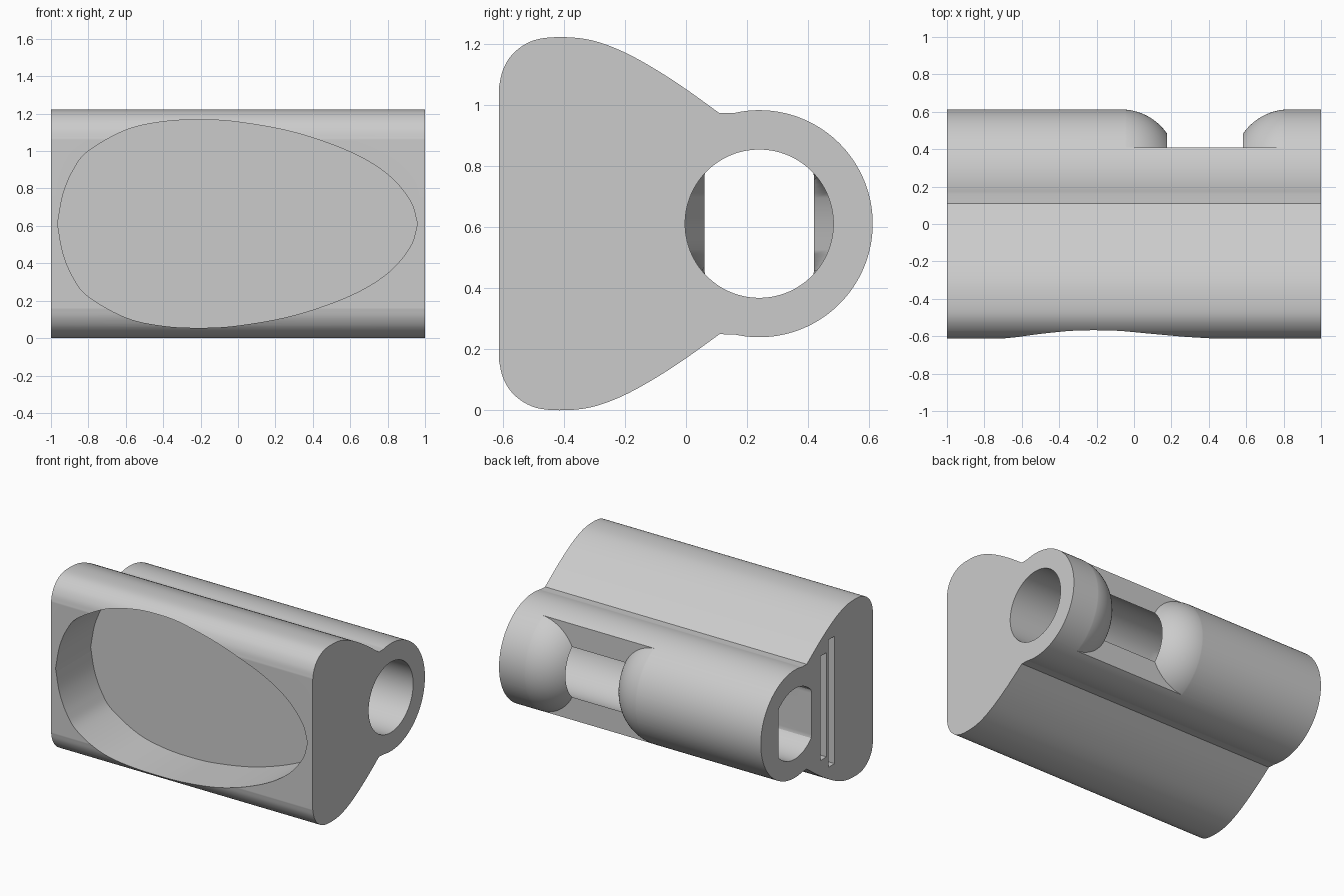
import bpy, bmesh, math
from mathutils import Vector

if "Cube" in bpy.data.objects:
    bpy.data.objects.remove(bpy.data.objects["Cube"])

MID = 0.611          # height of the mirror plane
TUBE_Y = 0.24        # tube axis
TUBE_R, BORE_R = 0.372, 0.243
STEPS = 96

grey = bpy.data.materials.new("plain_grey")
grey.use_nodes = True
grey.diffuse_color = (0.6, 0.6, 0.6, 1)
grey.node_tree.nodes["Principled BSDF"].inputs["Base Color"].default_value = (0.6, 0.6, 0.6, 1)


def spline(points, n=6):
    """Smooth curve through 2D points."""
    p = [Vector(q) for q in points]
    p = [2 * p[0] - p[1]] + p + [2 * p[-1] - p[-2]]
    out = []
    for a, b, c, d in zip(p, p[1:], p[2:], p[3:]):
        for i in range(n):
            t = i / n
            out.append(0.5 * (2 * b + (c - a) * t + (2 * a - 5 * b + 4 * c - d) * t * t
                              + (3 * b - a - 3 * c + d) * t ** 3))
    return out + [p[-2]]


def mirror_z(points):
    """Close an upper half outline with its reflection below the mid plane."""
    low = [Vector((u, 2 * MID - v)) for u, v in reversed(points) if v > MID + 1e-4]
    return list(points) + low


def loft(name, rings, closed=False, cut_y=None):
    """Skin matching rings; cap the ends or join them in a loop."""
    bm = bmesh.new()
    loops = [[bm.verts.new(co) for co in ring] for ring in rings]
    pairs = list(zip(loops, loops[1:]))
    if closed:
        pairs.append((loops[-1], loops[0]))
    else:
        bm.faces.new(loops[0])
        bm.faces.new(loops[-1])
    for a, b in pairs:
        for i in range(len(a)):
            j = (i + 1) % len(a)
            bm.faces.new((a[i], a[j], b[j], b[i]))
    if cut_y is not None:
        bmesh.ops.bisect_plane(bm, geom=bm.verts[:] + bm.edges[:] + bm.faces[:],
                               plane_co=(0, cut_y, 0), plane_no=(0, 1, 0), clear_inner=True)
        bmesh.ops.holes_fill(bm, edges=[e for e in bm.edges if e.is_boundary], sides=0)
    bmesh.ops.recalc_face_normals(bm, faces=bm.faces[:])
    mesh = bpy.data.meshes.new(name)
    bm.to_mesh(mesh)
    bm.free()
    obj = bpy.data.objects.new(name, mesh)
    bpy.context.collection.objects.link(obj)
    return obj


def circle(x, r, lo=-9, hi=9):
    """Ring around the tube axis, optionally flattened front and back."""
    ring = []
    for i in range(STEPS):
        a = 2 * math.pi * (i + 0.5) / STEPS
        y = min(max(TUBE_Y + r * math.cos(a), lo), hi)
        ring.append((x, y, MID + r * math.sin(a)))
    return ring


def box(name, x0, x1, y0, y1, half):
    ring = [(y0, MID - half), (y1, MID - half), (y1, MID + half), (y0, MID + half)]
    return loft(name, [[(x, y, z) for y, z in ring] for x in (x0, x1)])


# Body: wedge-shaped block that runs into a tube, one extruded outline
outline = spline([(-0.613, 1.06), (-0.6, 1.115), (-0.57, 1.165), (-0.52, 1.203), (-0.46, 1.22),
                  (-0.37, 1.221), (-0.29, 1.207), (-0.2, 1.172), (-0.1, 1.117), (0, 1.052),
                  (0.11, 0.973)])
start = math.acos((0.16 - TUBE_Y) / TUBE_R)
outline += [Vector((TUBE_Y + TUBE_R * math.cos(start * (1 - i / 48)),
                    MID + TUBE_R * math.sin(start * (1 - i / 48)))) for i in range(49)]
outline = mirror_z(outline)
body = loft("holder_body", [[(x, y, z) for y, z in outline] for x in (-1, 1)])

# Egg-shaped pocket in the front
half_egg = spline([(-0.965, MID), (-0.935, 0.77), (-0.88, 0.9), (-0.8, 1.0), (-0.6, 1.112),
                   (-0.4, 1.157), (-0.2, 1.167), (0, 1.155), (0.3, 1.1), (0.6, 0.995),
                   (0.8, 0.875), (0.92, 0.735), (0.96, MID)])
egg = mirror_z(half_egg)
pocket = loft("pocket_cutter", [[(x, y, z) for x, z in egg] for y in (-0.8, -0.23)])

# Bore: round at one end, flat-sided at the other
bore = loft("bore_cutter", [circle(-1.1, BORE_R, 0.06, 0.42), circle(-0.2, BORE_R, 0.06, 0.42),
                            circle(-0.1, BORE_R), circle(1.1, BORE_R)])

# Window in the back of the tube, between two domed shoulders
cx, half_w, rise = 0.38, 0.2, 0.25
big_r = 0.3
arc = []
for i in range(17):
    t = i / 16
    dx = rise * (1 - t)
    arc.append((half_w + rise - dx, TUBE_R + 0.001 - big_r + math.sqrt(big_r ** 2 - dx ** 2)))
# the shoulder falls from the tube surface to the bore as it nears the gap
shoulder = [(half_w + rise * i / 16,
             TUBE_R + 0.001 - big_r + math.sqrt(big_r ** 2 - (rise * (1 - i / 16)) ** 2))
            for i in range(17)]
side = [(half_w, 0.1)] + shoulder + [(half_w + rise, 0.45)]
section = [(cx + d, r) for d, r in side] + [(cx - d, r) for d, r in reversed(side)]
window = loft("window_cutter", [circle(x, r) for x, r in section], closed=True, cut_y=0.41)

# Two thin slots entering from the flat-bored end
slots = [box("slot_cutter_short", -1.1, 0.76, -0.105, -0.04, 0.36),
         box("slot_cutter_long", -1.1, 0.76, -0.193, -0.127, 0.44)]

# Carve and discard the cutters
bpy.ops.object.select_all(action="DESELECT")
body.select_set(True)
bpy.context.view_layer.objects.active = body
for cutter in [pocket, bore, window] + slots:
    cutter.hide_render = True
    mod = body.modifiers.new("carve", "BOOLEAN")
    mod.operation, mod.solver, mod.object = "DIFFERENCE", "EXACT", cutter
    bpy.ops.object.modifier_apply(modifier=mod.name)
    bpy.data.objects.remove(cutter)

body.data.materials.clear()
body.data.materials.append(grey)
for poly in body.data.polygons:
    poly.material_index = 0
bpy.ops.object.shade_smooth_by_angle(angle=math.radians(25))
weighted = body.modifiers.new("even_shading", "WEIGHTED_NORMAL")
weighted.keep_sharp = True
